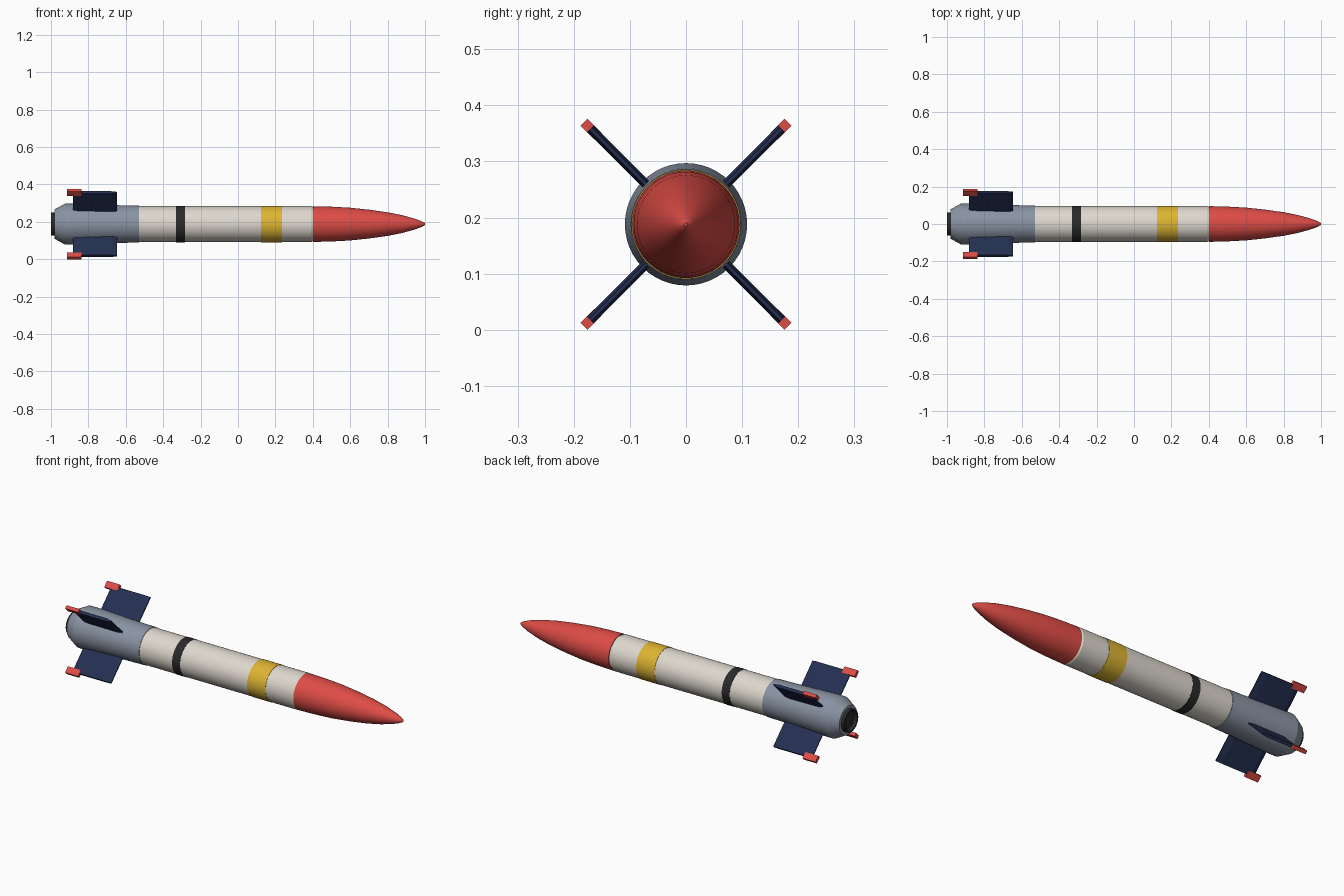
import bpy, bmesh, math
from mathutils import Matrix

if "Cube" in bpy.data.objects:
    bpy.data.objects.remove(bpy.data.objects["Cube"])

AXIS_Z = 0.188   # height of the long axis
SEG = 48


def srgb(c):
    return tuple(((v / 255 + 0.055) / 1.055) ** 2.4 for v in c) + (1.0,)


def material(name, rgb):
    m = bpy.data.materials.new(name)
    m.diffuse_color = srgb(rgb)
    m.use_nodes = True
    m.node_tree.nodes["Principled BSDF"].inputs["Base Color"].default_value = m.diffuse_color
    return m


cream = material("cream", (222, 216, 206))
red = material("red", (222, 76, 70))
yellow = material("yellow", (222, 180, 52))
grey = material("blue_grey", (138, 148, 164))
navy = material("navy", (36, 48, 82))
black = material("black", (42, 42, 44))


def finish(name, bm, mat, smooth=None):
    bmesh.ops.recalc_face_normals(bm, faces=bm.faces)
    me = bpy.data.meshes.new(name)
    bm.to_mesh(me)
    bm.free()
    ob = bpy.data.objects.new(name, me)
    bpy.context.collection.objects.link(ob)
    me.materials.append(mat)
    if smooth:
        bpy.ops.object.select_all(action='DESELECT')
        ob.select_set(True)
        bpy.context.view_layer.objects.active = ob
        bpy.ops.object.shade_smooth_by_angle(angle=math.radians(smooth))
    return ob


def lathe(name, profile, mat, smooth=25):
    """Revolve (x, radius) points around the long axis and cap both ends."""
    bm = bmesh.new()
    rings = []
    for x, r in profile:
        rings.append([bm.verts.new((x, r * math.cos(a), AXIS_Z + r * math.sin(a)))
                      for a in (2 * math.pi * i / SEG for i in range(SEG))])
    for p, q in zip(rings, rings[1:]):
        for i in range(SEG):
            j = (i + 1) % SEG
            bm.faces.new((p[i], p[j], q[j], q[i]))
    bm.faces.new(rings[0])
    bm.faces.new(rings[-1])
    return finish(name, bm, mat, smooth)


def radial_prism(name, section, r0, r1, angle, mat):
    """Extrude an (x, thickness) section outward from r0 to r1, turned about the axis."""
    bm = bmesh.new()
    low = [bm.verts.new((x, t, r0)) for x, t in section]
    high = [bm.verts.new((x, t, r1)) for x, t in section]
    n = len(section)
    for i in range(n):
        j = (i + 1) % n
        bm.faces.new((low[i], low[j], high[j], high[i]))
    bm.faces.new(low)
    bm.faces.new(high)
    bm.transform(Matrix.Translation((0, 0, AXIS_Z)) @ Matrix.Rotation(angle, 4, 'X'))
    return finish(name, bm, mat)


# Main tube, with a narrow neck below the nose
lathe("body_tube", [(-0.56, 0.096), (0.392, 0.096), (0.398, 0.092), (0.41, 0.09)], cream)

# Painted bands
lathe("black_band", [(-0.331, 0.0975), (-0.284, 0.0975)], black)
lathe("yellow_band", [(0.123, 0.0975), (0.234, 0.0975)], yellow)

# Nose cone
lathe("nose_cone", [(0.402, 0.0955), (0.50, 0.093), (0.60, 0.0875), (0.70, 0.077),
                    (0.80, 0.063), (0.88, 0.047), (0.945, 0.029), (0.98, 0.016),
                    (0.995, 0.008), (1.0, 0.003)], red)

# Tail section with boat-tail end
lathe("tail_section", [(-0.982, 0.078), (-0.925, 0.109), (-0.85, 0.109),
                       (-0.65, 0.101), (-0.53, 0.0985)], grey)

# Exhaust nozzle, hollow at the back
lathe("nozzle", [(-0.97, 0.061), (-1.0, 0.061), (-1.0, 0.053), (-0.985, 0.045)], black)

# Four fins with bevelled edges, each with a red tip tab at the rear
t = 0.008
fin = [(-0.882, -0.003), (-0.86, -t), (-0.68, -t), (-0.648, -0.003),
       (-0.648, 0.003), (-0.68, t), (-0.86, t), (-0.882, 0.003)]
w = 0.009
tab = [(-0.915, -w), (-0.837, -w), (-0.837, w), (-0.915, w)]
for i in range(4):
    a = math.radians(45 + 90 * i)
    radial_prism(f"fin_{i + 1}", fin, 0.08, 0.241, a, navy)
    radial_prism(f"fin_tip_{i + 1}", tab, 0.222, 0.257, a, red)
